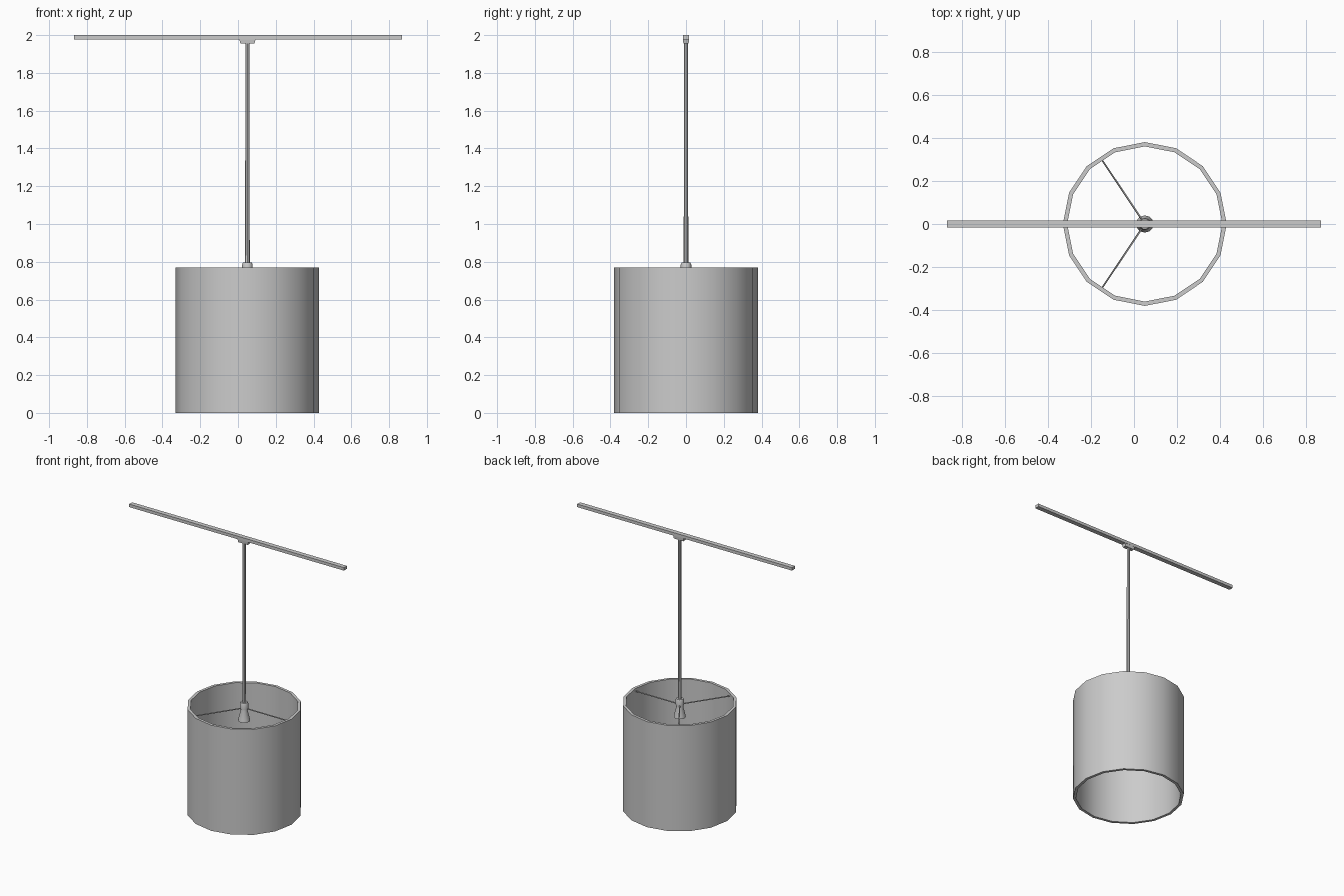
import bpy, bmesh, math
from mathutils import Vector

if "Cube" in bpy.data.objects:
    bpy.data.objects.remove(bpy.data.objects["Cube"])

CX = 0.05  # x of the hanging lamp axis


def finish(name, bm, smooth=True):
    bmesh.ops.recalc_face_normals(bm, faces=bm.faces)
    mesh = bpy.data.meshes.new(name)
    bm.to_mesh(mesh)
    bm.free()
    ob = bpy.data.objects.new(name, mesh)
    bpy.context.collection.objects.link(ob)
    if smooth:
        bpy.ops.object.select_all(action='DESELECT')
        ob.select_set(True)
        bpy.context.view_layer.objects.active = ob
        bpy.ops.object.shade_smooth_by_angle(angle=math.radians(35))
    return ob


def lathe(name, profile, sides, closed=False):
    """Turn (radius, z) points around the lamp axis; closed joins last to first, else caps ends."""
    bm = bmesh.new()
    rings = [[bm.verts.new((CX + r * math.cos(2 * math.pi * i / sides),
                            r * math.sin(2 * math.pi * i / sides), z))
              for i in range(sides)] for r, z in profile]
    pairs = list(zip(rings, rings[1:]))
    if closed:
        pairs.append((rings[-1], rings[0]))
    else:
        bm.faces.new(rings[0])
        bm.faces.new(rings[-1])
    for a, b in pairs:
        for i in range(sides):
            j = (i + 1) % sides
            bm.faces.new((a[i], a[j], b[j], b[i]))
    return finish(name, bm)


def block(name, x, y, z0, z1, cx=0, taper=1.0):
    """Box with half sizes x, y; taper narrows the bottom."""
    bm = bmesh.new()
    bmesh.ops.create_cube(bm, size=2)
    for v in bm.verts:
        top = v.co.z > 0
        k = 1 if top else taper
        v.co = Vector((cx + v.co.x * x * k, v.co.y * y * k, z1 if top else z0))
    return finish(name, bm, False)


# Ceiling track and its adapter
block("ceiling_track", 0.867, 0.017, 1.978, 2.0)
block("track_adapter", 0.043, 0.016, 1.956, 1.978, CX, 0.88)

# Hanging rod
lathe("hanging_rod", [(0.013, 0.78), (0.012, 0.95), (0.011, 1.96)], 8)

# Collar and flared lamp holder
lathe("holder_collar", [(0.028, 0.75), (0.028, 0.785), (0.024, 0.795)], 12)
lathe("lamp_holder", [(0.04, 0.66), (0.038, 0.675), (0.023, 0.735), (0.023, 0.755)], 12)

# Open drum shade with wall thickness
lathe("drum_shade", [(0.38, 0), (0.38, 0.77), (0.36, 0.77), (0.36, 0)], 16, closed=True)

# Three spokes carrying the shade
for n, deg in enumerate((0, 123.75, -123.75)):
    bm = bmesh.new()
    bmesh.ops.create_cone(bm, cap_ends=True, segments=6, radius1=0.004, radius2=0.004, depth=0.345)
    ob = finish(f"shade_spoke_{n + 1}", bm)
    a = math.radians(deg)
    ob.location = (CX + 0.1875 * math.cos(a), 0.1875 * math.sin(a), 0.752)
    ob.rotation_euler = (0, math.pi / 2, a)
